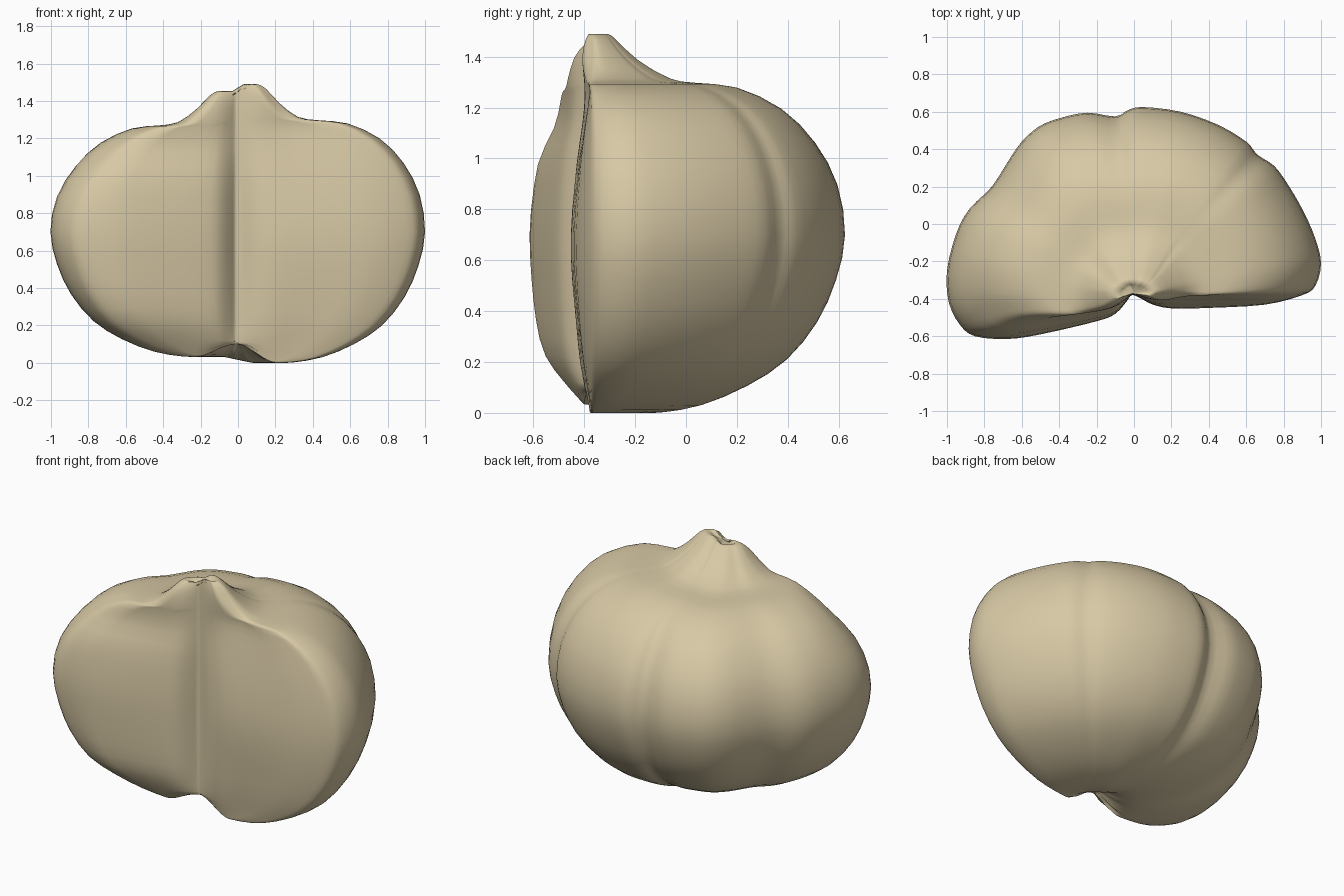
import bpy, bmesh
from mathutils import Vector

if "Cube" in bpy.data.objects:
    bpy.data.objects.remove(bpy.data.objects["Cube"])

AX = -0.37  # y of the vertical core line

# widest cross-section seen from above, starting at the front groove, counter-clockwise
OUTLINE = [(-.01, -.38), (.04, -.40), (.10, -.43), (.20, -.45), (.40, -.447), (.70, -.43),
           (.90, -.38), (.97, -.33), (1.0, -.21), (.97, -.08), (.91, .06), (.83, .20),
           (.75, .31), (.66, .37), (.60, .44), (.45, .53), (.25, .60), (.05, .625),
           (-.03, .61), (-.10, .575), (-.25, .595), (-.40, .565), (-.51, .52), (-.60, .44),
           (-.67, .34), (-.76, .20), (-.88, .08), (-.95, -.05), (-1.0, -.25), (-.99, -.42),
           (-.93, -.54), (-.85, -.60), (-.68, -.615), (-.50, -.59), (-.20, -.52),
           (-.10, -.48), (-.04, -.415)]

# side profile: scale of the cross-section against height, bottom to top
PROFILE = [(.04, .09), (.08, .065), (.14, .025), (.22, .003), (.30, .003), (.45, .03),
           (.62, .10), (.77, .20), (.89, .35), (.965, .52), (1.0, .70), (.97, .90),
           (.88, 1.07), (.75, 1.20), (.58, 1.28), (.43, 1.297), (.32, 1.315), (.22, 1.39),
           (.15, 1.465), (.10, 1.49), (.05, 1.465)]

# how far the cut front bulges forward at each height, and how much flatter its right half is
BULGE = [(0, .2), (.08, .5), (.2, .81), (.37, .93), (.7, 1), (.97, .9), (1.06, .8),
         (1.16, .64), (1.26, .62), (1.33, .65), (1.4, .6), (1.45, .5), (1.49, .25)]
FLATTER = [(0, .8), (.1, .6), (.3, .3), (.55, 0), (.75, 0), (.95, .2), (1.15, .5),
           (1.27, .8), (1.4, .3), (1.5, 0)]


def lerp_table(table, x):
    if x <= table[0][0]:
        return table[0][1]
    for (a, u), (b, v) in zip(table, table[1:]):
        if x <= b:
            return u + (v - u) * (x - a) / (b - a)
    return table[-1][1]


def clamp(v):
    return max(0, min(1, v))


def smooth_path(pts, n, closed):
    """Catmull-Rom resampling of a point list."""
    p = [Vector(q) for q in pts]
    c = len(p)
    get = (lambda i: p[i % c]) if closed else (lambda i: p[max(0, min(c - 1, i))])
    out = []
    for i in range(c if closed else c - 1):
        a, b, d, e = get(i - 1), get(i), get(i + 1), get(i + 2)
        for k in range(n):
            t = k / n
            out.append(.5 * (2 * b + (d - a) * t + (2 * a - 5 * b + 4 * d - e) * t * t
                             + (3 * b - a - 3 * d + e) * t ** 3))
    if not closed:
        out.append(p[-1])
    return out


section = smooth_path(OUTLINE, 3, True)
profile = smooth_path(PROFILE, 2, False)
bulge = [tuple(p) for p in smooth_path(BULGE, 3, False)]
flatter = [tuple(p) for p in smooth_path(FLATTER, 3, False)]
front = sorted((p.x, AX - p.y) for p in section if p.y < -.375 and -.69 < p.x < .71)

# clove cluster body: stacked sections whose front keeps a straight vertical groove
bm = bmesh.new()
rings = []
for s0, z in profile:
    ring = []
    # the tip is thinner from front to back than from side to side
    thin = lerp_table([(1.32, 1), (1.48, .65)], z)
    shoulder = max(0, (s0 - .38) * (1 - s0)) if z > .7 else 0
    for p in section:
        # shoulder is fuller at the back right and slopes more at the front left
        dx, dy = p.x, p.y - AX
        w = .25 * 2 * dx * dy / (dx * dx + dy * dy) if dx > 0 and dy > 0 else 0
        if dx < 0:
            w = -.75 * clamp((-.15 - p.y) / .35) * clamp((-.2 - dx) / .5)
        s = s0 + shoulder * w
        x, y = p.x * s, AX + dy * s * thin
        k = .977 + .023 * max(-1, min(1, p.x / .3))
        h = .7 + (z - .7) * k
        if dy < 0:
            xc = max(-.68, min(.70, p.x))
            ratio = min(1, -dy / max(.005, lerp_table(front, xc)))
            depth = ratio * lerp_table(front, xc * s) * lerp_table(bulge, z)
            y = AX - depth * (1 - lerp_table(flatter, z) * clamp(x / .3))
            # notch under the groove
            w = clamp(1 - abs(x + .01) / .22)
            if h < .10:
                h += (.10 - h) * w * w * (3 - 2 * w)
        ring.append(bm.verts.new((x, y, h)))
    rings.append(ring)

n = len(section)
for lo, hi in zip(rings, rings[1:]):
    for i in range(n):
        j = (i + 1) % n
        bm.faces.new((lo[i], lo[j], hi[j], hi[i]))
bottom = bm.verts.new((0, -.37, .11))
top = bm.verts.new((0, -.37, 1.45))
for i in range(n):
    j = (i + 1) % n
    bm.faces.new((rings[0][j], rings[0][i], bottom))
    bm.faces.new((rings[-1][i], rings[-1][j], top))
bmesh.ops.recalc_face_normals(bm, faces=bm.faces)
for f in bm.faces:
    f.smooth = True

mesh = bpy.data.meshes.new("lobed_bulb")
bm.to_mesh(mesh)
bm.free()
bulb = bpy.data.objects.new("lobed_bulb", mesh)
bpy.context.collection.objects.link(bulb)

# single pale tan skin
skin = bpy.data.materials.new("pale_tan_skin")
skin.diffuse_color = (.68, .58, .375, 1)
skin.use_nodes = True
skin.node_tree.nodes["Principled BSDF"].inputs["Base Color"].default_value = skin.diffuse_color
mesh.materials.append(skin)
